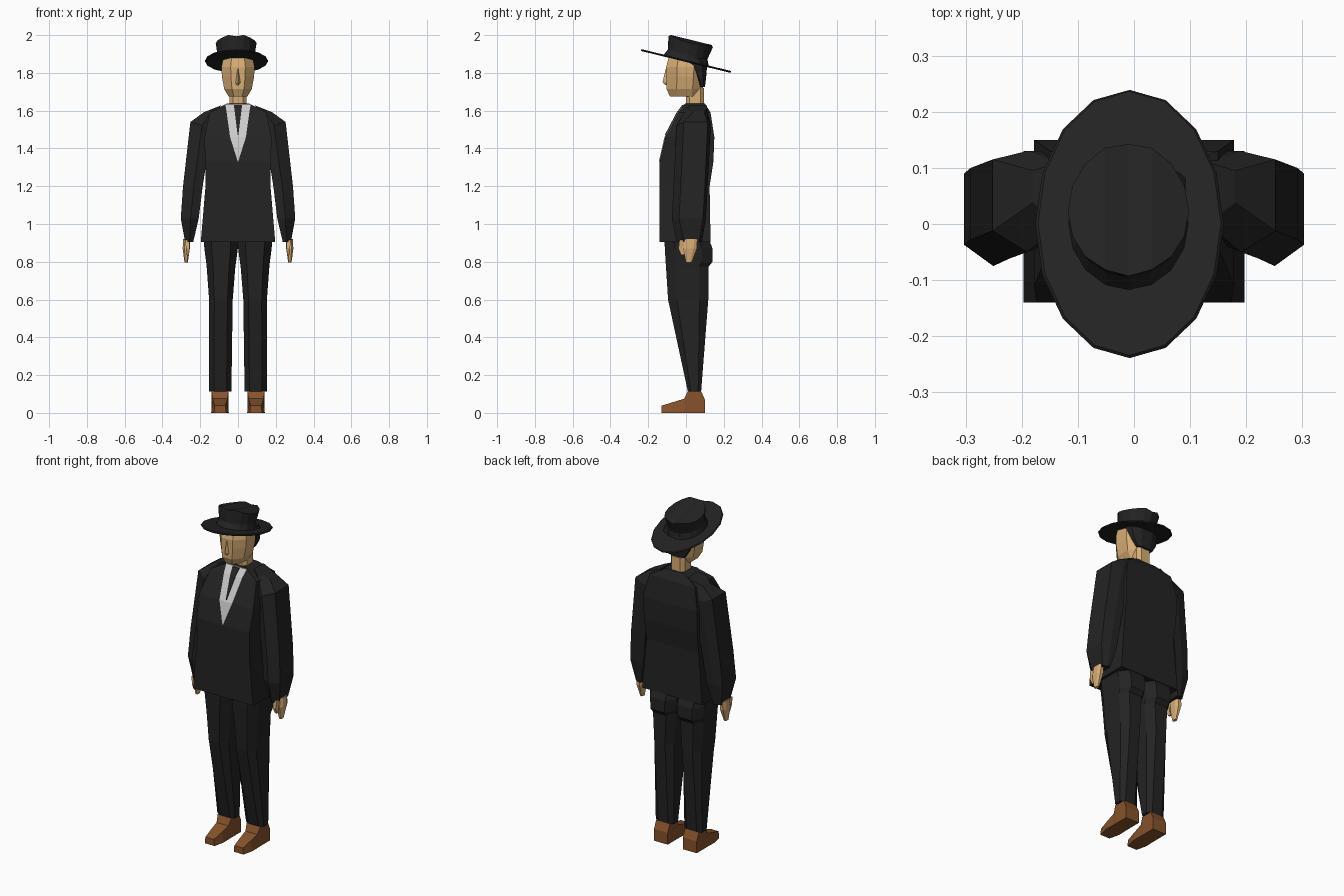
import bpy, bmesh, math
from mathutils import Matrix

if "Cube" in bpy.data.objects:
    bpy.data.objects.remove(bpy.data.objects["Cube"])


def material(name, r, g, b):
    m = bpy.data.materials.new(name)
    m.diffuse_color = (r, g, b, 1)
    m.use_nodes = True
    m.node_tree.nodes["Principled BSDF"].inputs["Base Color"].default_value = m.diffuse_color
    return m


BLACK = material("black_cloth", .017, .017, .017)
SKIN = material("skin", .68, .42, .18)
LEATHER = material("brown_leather", .24, .085, .025)
WHITE = material("shirt_cloth", .58, .58, .58)


def loft(name, rings, mat, mirror=False, strip_top=False):
    """Skin a list of equal-length point rings and close both ends."""
    bm = bmesh.new()
    vs = [[bm.verts.new(p) for p in ring] for ring in rings]
    n = len(vs[0])
    for a, b in zip(vs, vs[1:]):
        for i in range(n):
            j = (i + 1) % n
            bm.faces.new((a[i], a[j], b[j], b[i]))
    bm.faces.new(vs[0][::-1])
    top = vs[-1]
    if strip_top:  # parallel strips across the end, so it can be creased
        for i in range(n // 2):
            f = [top[i], top[i + 1], top[n - 1 - i], top[(n - i) % n]]
            bm.faces.new(list(dict.fromkeys(f)))
    else:
        bm.faces.new(top)
    bmesh.ops.recalc_face_normals(bm, faces=bm.faces)
    me = bpy.data.meshes.new(name)
    bm.to_mesh(me)
    bm.free()
    me.materials.append(mat)
    ob = bpy.data.objects.new(name, me)
    bpy.context.collection.objects.link(ob)
    if mirror:
        ob.modifiers.new("mirror", 'MIRROR').use_clip = False
    return ob


def sec(z, x0, x1, y0, y1, c=0.0):
    """Horizontal rectangle, with corners cut by the fraction c."""
    if c == 0:
        return [(x0, y0, z), (x1, y0, z), (x1, y1, z), (x0, y1, z)]
    a, b = (x1 - x0) * c, (y1 - y0) * c
    return [(x0 + a, y0, z), (x1 - a, y0, z), (x1, y0 + b, z), (x1, y1 - b, z),
            (x1 - a, y1, z), (x0 + a, y1, z), (x0, y1 - b, z), (x0, y0 + b, z)]


def ellipse(rx, ry, z, n=16, cx=-.008):
    return [(cx + rx * math.cos(2 * math.pi * i / n),
             ry * math.sin(2 * math.pi * i / n), z) for i in range(n)]


# Jacket body: z, half width, front y, back y
loft("jacket", [sec(z, -w, w, f, b) for z, w, f, b in [
    (.905, .197, -.14, .13), (1.2, .172, -.14, .125), (1.33, .174, -.14, .145),
    (1.46, .178, -.11, .15), (1.59, .15, -.042, .13), (1.637, .06, -.005, .10)]], BLACK)

# Shirt front and tie, laid on the jacket front
loft("shirt_front", [sec(z, -w, w, y - .004, y + .02) for z, w, y in [
    (1.33, .001, -.14), (1.46, .042, -.11), (1.59, .06, -.042), (1.632, .067, -.01)]], WHITE)
loft("tie", [sec(z, -w, w, y - .008, y + .01) for z, w, y in [
    (1.47, .002, -.105), (1.59, .017, -.042), (1.63, .022, -.012)]], BLACK)


# Sleeves: inner z, outer z, inner x, outer x, front y, back y
def sleeve(zi, zo, xi, xo, f, b):
    xm, zm = xi + (xo - xi) * .45, (zi + zo) / 2
    return [(xi, f + .02, zi), (xm, f, zm), (xo, f + .038, zo),
            (xo, b - .015, zo), (xm, b, zm), (xi, b, zi)]


loft("sleeve", [sleeve(*r) for r in [
    (.905, .905, .237, .28, -.05, .085), (1.03, 1.03, .208, .303, -.075, .105),
    (1.2, 1.2, .187, .291, -.066, .115), (1.5, 1.54, .14, .252, -.05, .13),
    (1.628, 1.592, .09, .18, .0, .11)]], BLACK, True)

# Hands with thumbs
loft("hand", [sec(*r, .25) for r in [
    (.795, .266, .283, .0, .03), (.87, .255, .293, -.015, .058),
    (.92, .253, .29, -.005, .06)]], SKIN, True)
loft("thumb", [sec(*r) for r in [
    (.835, .261, .273, -.025, -.01), (.87, .256, .275, -.04, -.008),
    (.915, .258, .28, -.035, .01)]], SKIN, True)

# Trouser legs, fuller at the seat
loft("trouser_leg", [sec(*r, .22) for r in [
    (.113, .035, .153, .01, .08), (.6, .028, .153, -.095, .118),
    (.775, .014, .166, -.106, .12), (.80, .01, .169, -.108, .14),
    (.87, .001, .178, -.112, .14), (.94, .0, .183, -.115, .115)]], BLACK, True)

# Shoes, lofted from toe to heel: y, inner x, outer x, top z
loft("shoe", [[(x0, y, 0), (x1, y, 0), (x1 - d, y, z), (x0 + d, y, z)]
              for y, x0, x1, z, d in [
    (-.13, .063, .127, .038, .004), (-.065, .048, .142, .058, .012),
    (-.01, .05, .14, .075, .006), (.01, .05, .14, .115, .0),
    (.08, .05, .14, .115, .0), (.10, .05, .14, .07, .0)]], LEATHER, True)

# Neck, head and nose
loft("neck", [sec(z, -.046, .046, .0, .095, .2) for z in (1.60, 1.72)], SKIN)
loft("head", [sec(z, -w, w, f, b, .28) for z, w, f, b in [
    (1.675, .05, -.085, .075), (1.715, .073, -.103, .088), (1.78, .085, -.104, .095),
    (1.83, .088, -.105, .10), (1.88, .078, -.092, .09)]], SKIN)
loft("nose", [[(-w, -.095, z), (0, y, z), (w, -.095, z)] for z, w, y in [
    (1.735, .014, -.108), (1.75, .018, -.124), (1.82, .007, -.108)]], SKIN)

# Hair: back of the head and temples
loft("hair", [sec(z, -w, w, f, b, .28) for z, w, f, b in [
    (1.725, .052, .07, .1), (1.77, .078, .055, .106),
    (1.842, .092, .015, .112), (1.878, .091, -.06, .112)]], BLACK)

# Hat, built level and then tipped back
tilt = Matrix.Translation((0, 0, 1.863)) @ Matrix.Rotation(math.radians(-13.7), 4, 'X')
brim = loft("hat_brim", [ellipse(.163, .242, -.005), ellipse(.168, .246, 0),
                         ellipse(.163, .242, .005)], BLACK)


def crease(x):
    """Crown height across x: low edges, two ridges, a centre dip."""
    d = abs(x + .01)
    return .105 + .01 * d / .04 if d < .04 else .115 - .017 * (d - .04) / .065


crown_top = [(x, y, crease(x)) for x, y, z in ellipse(.108, .121, 0, cx=-.01)]
crown = loft("hat_crown", [ellipse(.108, .124, 0, cx=-.01),
                           ellipse(.099, .108, .036, cx=-.01), crown_top], BLACK, strip_top=True)
for part in (brim, crown):
    part.data.transform(tilt)
